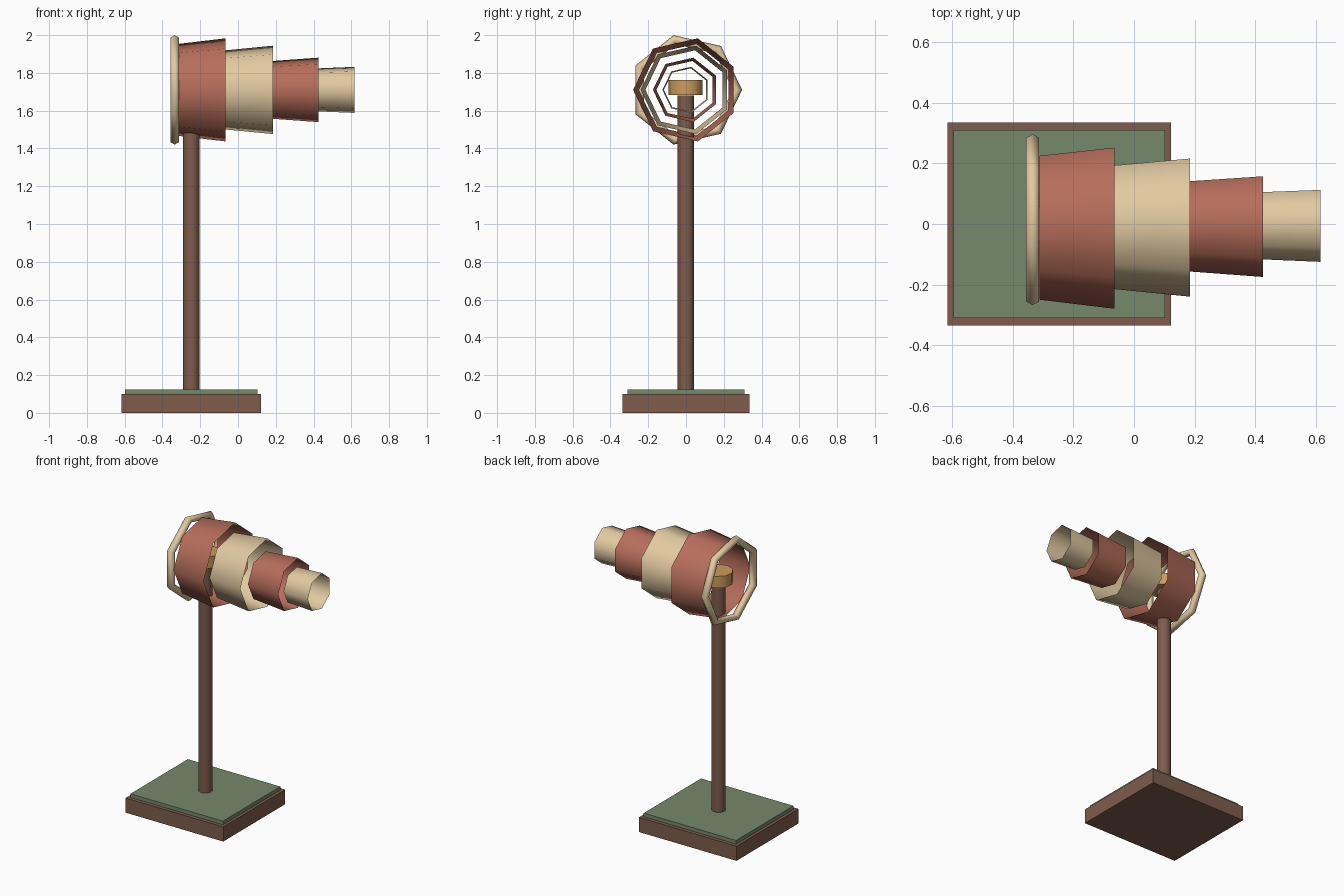
import bpy, bmesh
from math import sin, cos, pi, radians

cube = bpy.data.objects.get("Cube")
if cube:
    bpy.data.objects.remove(cube, do_unlink=True)


def material(name, rgb):
    m = bpy.data.materials.new(name)
    m.use_nodes = True
    m.diffuse_color = (*rgb, 1)
    m.node_tree.nodes["Principled BSDF"].inputs["Base Color"].default_value = (*rgb, 1)
    return m


red = material("faded red", (0.47, 0.155, 0.105))
cream = material("cream", (0.76, 0.59, 0.36))
wood = material("brown wood", (0.21, 0.107, 0.072))
green = material("grass green", (0.18, 0.25, 0.15))
brass = material("brass", (0.62, 0.33, 0.11))


def finish(name, bm, mat, smooth=None):
    bmesh.ops.recalc_face_normals(bm, faces=bm.faces)
    mesh = bpy.data.meshes.new(name)
    bm.to_mesh(mesh)
    bm.free()
    mesh.materials.append(mat)
    obj = bpy.data.objects.new(name, mesh)
    bpy.context.collection.objects.link(obj)
    if smooth:
        bpy.ops.object.select_all(action='DESELECT')
        obj.select_set(True)
        bpy.context.view_layer.objects.active = obj
        bpy.ops.object.shade_smooth_by_angle(angle=radians(smooth))
    return obj


def revolve(name, profile, sides, place, mat, loop=False, caps=False):
    """Sweep (height, radius) points around an axis; place maps to x, y, z."""
    bm = bmesh.new()
    rings = [[bm.verts.new(place(h, r * cos(2 * pi * i / sides), r * sin(2 * pi * i / sides)))
              for i in range(sides)] for h, r in profile]
    pairs = list(zip(rings, rings[1:])) + ([(rings[-1], rings[0])] if loop else [])
    for a, b in pairs:
        for i in range(sides):
            j = (i + 1) % sides
            bm.faces.new((a[i], a[j], b[j], b[i]))
    if caps:
        bm.faces.new(rings[0])
        bm.faces.new(rings[-1])
    return finish(name, bm, mat, 65)


def box(name, size, center, mat):
    bm = bmesh.new()
    bmesh.ops.create_cube(bm, size=1)
    bmesh.ops.scale(bm, vec=size, verts=bm.verts)
    bmesh.ops.translate(bm, vec=center, verts=bm.verts)
    return finish(name, bm, mat)


POLE_X, AXIS_Z = -0.247, 1.71


def upright(h, c, s):
    return (POLE_X + s, -c, h)


def sideways(h, c, s):
    return (h, -c, AXIS_Z + s)


# Base and ground plate
box("base", (0.74, 0.67, 0.1), (POLE_X, 0, 0.05), wood)
box("ground_plate", (0.7, 0.62, 0.025), (POLE_X, 0, 0.1125), green)

# Pole and its cap
revolve("pole", [(0.12, 0.045), (1.68, 0.045)], 9, upright, wood, caps=True)
revolve("pole_cap", [(1.682, 0.092), (1.762, 0.092)], 9, upright, brass, caps=True)

# Open, flared sleeves of the windsock: x start, x end, start and end radius
sleeves = [(-0.313, -0.065, 0.25, 0.28), (-0.065, 0.185, 0.215, 0.24),
           (0.185, 0.427, 0.157, 0.175), (0.427, 0.616, 0.117, 0.125)]
for n, (x0, x1, r0, r1) in enumerate(sleeves):
    revolve(f"sock_sleeve_{n + 1}", [(x0, r0), (x1, r1)], 7, sideways, cream if n % 2 else red)

# Mouth hoop with a six-sided tube
tube = [(-0.335 + 0.025 * sin(k * pi / 3), 0.272 + 0.025 * cos(k * pi / 3)) for k in range(6)]
revolve("mouth_hoop", tube, 7, lambda h, c, s: sideways(h, -c, s), cream, loop=True)
